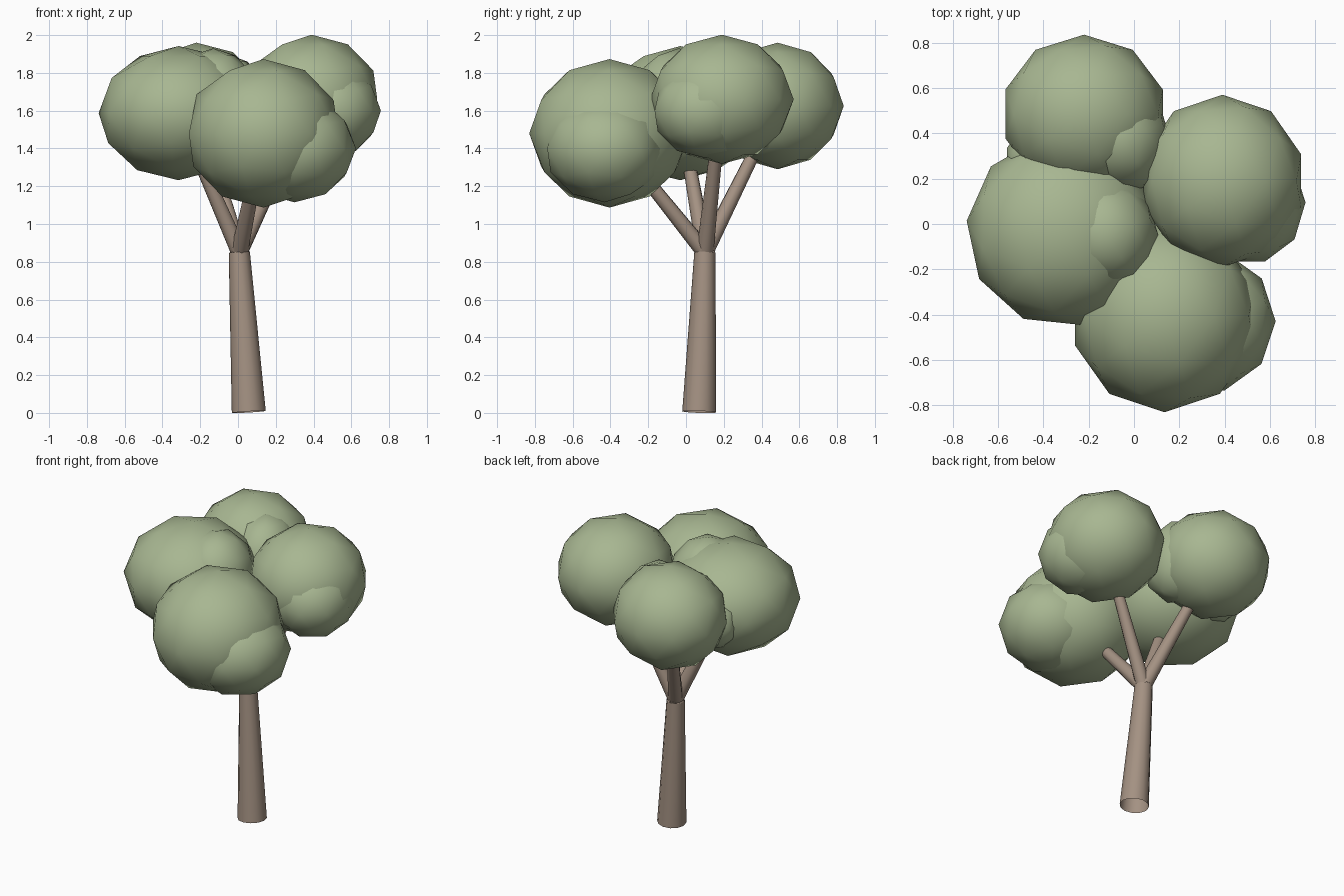
import bpy
from mathutils import Vector

cube = bpy.data.objects.get("Cube")
if cube:
    bpy.data.objects.remove(cube, do_unlink=True)


def make_material(name, rgb):
    mat = bpy.data.materials.new(name)
    mat.use_nodes = True
    colour = (*rgb, 1.0)
    mat.diffuse_color = colour
    mat.node_tree.nodes["Principled BSDF"].inputs["Base Color"].default_value = colour
    return mat


leaf_green = make_material("leaf_green", (0.39, 0.47, 0.285))
bark_brown = make_material("bark_brown", (0.37, 0.285, 0.225))


def finish(name, mat):
    obj = bpy.context.object
    obj.name = name
    obj.data.materials.append(mat)
    bpy.ops.object.shade_smooth()
    return obj


def limb(name, start, end, r_start, r_end, sides):
    """Open tapered tube between two points."""
    start, end = Vector(start), Vector(end)
    axis = end - start
    bpy.ops.mesh.primitive_cone_add(
        vertices=sides, radius1=r_start, radius2=r_end, depth=axis.length,
        end_fill_type='NOTHING', location=(start + end) / 2,
        rotation=axis.to_track_quat('Z', 'Y').to_euler())
    return finish(name, bark_brown)


def clump(name, centre, radii, turn=0.0):
    """Faceted-outline leaf ball, smooth shaded."""
    bpy.ops.mesh.primitive_ico_sphere_add(
        subdivisions=2, radius=1, location=centre, rotation=(0, 0, turn))
    bpy.context.object.scale = radii
    return finish(name, leaf_green)


# Trunk
fork = Vector((0.007, 0.10, 0.85))
limb("trunk", (0.057, 0.07, 0.005), fork, 0.09, 0.056, 12)

# Main leaf clumps, each carried by its own branch
crowns = {
    "front": ((0.135, -0.405, 1.48), (0.415, 0.425, 0.393), 0.0),
    "right": ((-0.315, -0.03, 1.587), (0.425, 0.425, 0.355), 0.21),
    "back": ((-0.22, 0.485, 1.625), (0.365, 0.35, 0.335), 0.0),
    "left": ((0.39, 0.19, 1.66), (0.365, 0.38, 0.342), 0.0),
}
for side, (centre, radii, turn) in crowns.items():
    clump(side + "_leaf_clump", centre, radii, turn)
    tip = fork.lerp(Vector(centre), 0.8)
    root = fork - (tip - fork).normalized() * 0.03
    limb(side + "_branch", root, tip, 0.046, 0.032, 10)

# Smaller clumps bulging slightly out of the main ones
clump("front_small_clump", (0.30, -0.43, 1.40), (0.325, 0.32, 0.285), 0.314)
clump("right_small_clump", (-0.13, -0.04, 1.67), (0.235, 0.25, 0.26), 0.314)
clump("right_low_clump", (-0.38, 0.29, 1.56), (0.19, 0.15, 0.18))
clump("back_small_clump", (-0.06, 0.38, 1.63), (0.22, 0.25, 0.27), 0.314)
clump("left_small_clump", (0.49, 0.10, 1.60), (0.265, 0.28, 0.25), 0.314)
